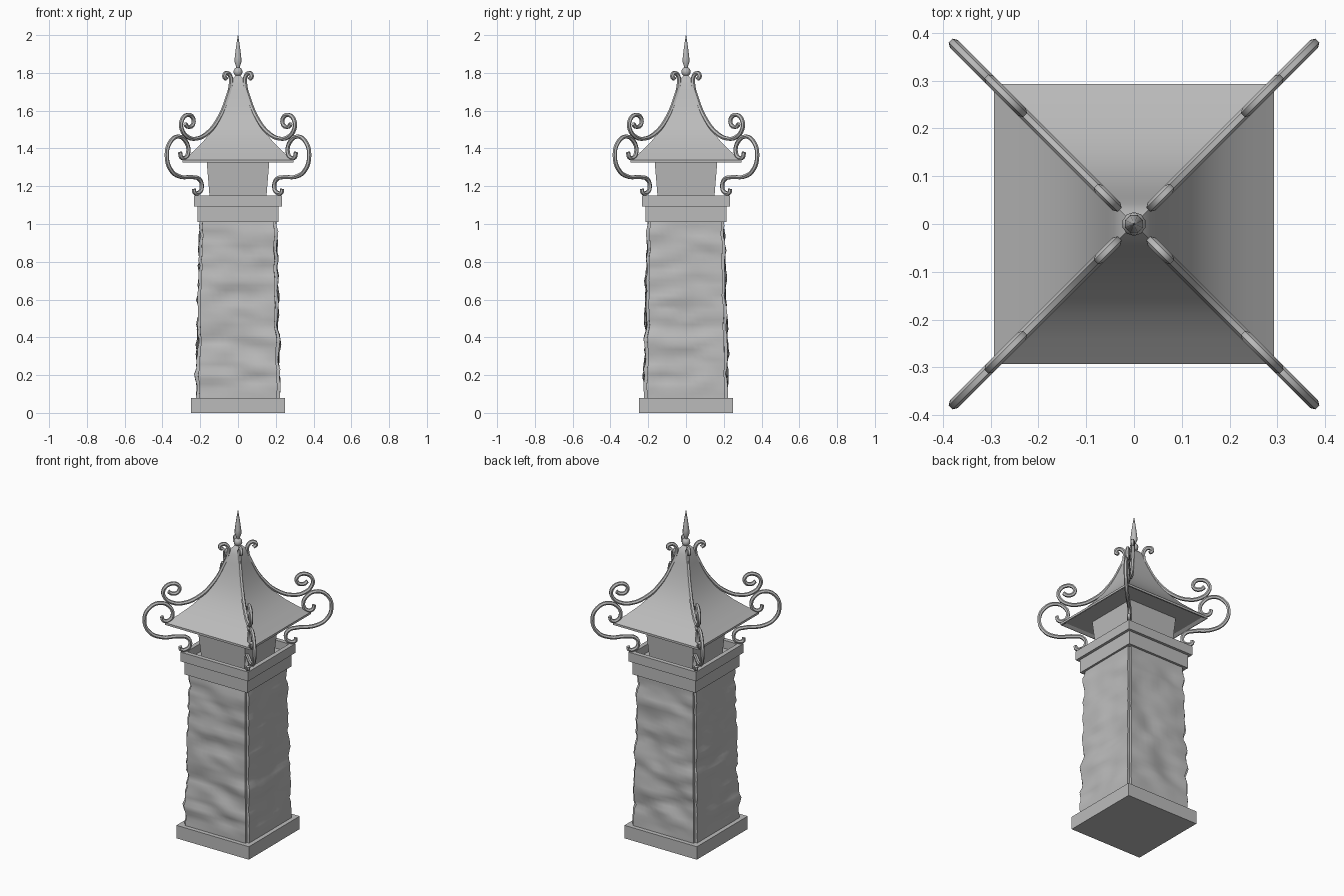
import bpy, bmesh, math
from mathutils import Vector, noise

if "Cube" in bpy.data.objects:
    bpy.data.objects.remove(bpy.data.objects["Cube"])

stone = bpy.data.materials.new("grey stone")
stone.use_nodes = True
stone.diffuse_color = (0.5, 0.5, 0.5, 1)
stone.node_tree.nodes["Principled BSDF"].inputs["Base Color"].default_value = (0.5, 0.5, 0.5, 1)


def finish(name, bm):
    bmesh.ops.recalc_face_normals(bm, faces=bm.faces)
    mesh = bpy.data.meshes.new(name)
    bm.to_mesh(mesh)
    bm.free()
    obj = bpy.data.objects.new(name, mesh)
    bpy.context.collection.objects.link(obj)
    mesh.materials.append(stone)
    return obj


def smooth(obj, angle=30):
    bpy.ops.object.select_all(action='DESELECT')
    obj.select_set(True)
    bpy.context.view_layer.objects.active = obj
    bpy.ops.object.shade_smooth_by_angle(angle=math.radians(angle))


def loft(name, profile, sides=4):
    """Stack of regular rings from (half width, height) pairs, capped at both ends."""
    bm = bmesh.new()
    rings = []
    for half, z in profile:
        r = half / math.cos(math.pi / sides)
        rings.append([bm.verts.new((r * math.cos((i + 0.5) * math.tau / sides),
                                    r * math.sin((i + 0.5) * math.tau / sides), z))
                      for i in range(sides)])
    for low, high in zip(rings, rings[1:]):
        for i in range(sides):
            j = (i + 1) % sides
            bm.faces.new((low[i], low[j], high[j], high[i]))
    bm.faces.new(rings[0])
    bm.faces.new(rings[-1])
    return finish(name, bm)


# Plinth, stepped cap with a recessed top, and flared neck
loft("plinth", [(0.248, 0), (0.248, 0.08)])
loft("cap", [(0.215, 1.01), (0.215, 1.093), (0.232, 1.093), (0.232, 1.15),
             (0.205, 1.15), (0.205, 1.1)])
loft("neck", [(0.146, 1.09), (0.167, 1.345)])

# Concave roof ending in a small pyramid
smooth(loft("roof", [(0.27, 1.335), (0.285, 1.325), (0.293, 1.325), (0.293, 1.338),
                     (0.24, 1.382), (0.19, 1.43), (0.15, 1.478), (0.12, 1.525),
                     (0.095, 1.575), (0.073, 1.635), (0.056, 1.69), (0.042, 1.745),
                     (0.03, 1.768), (0.008, 1.79)]))

# Finial: ball and spike
bm = bmesh.new()
bmesh.ops.create_uvsphere(bm, u_segments=10, v_segments=8, radius=0.025)
bmesh.ops.translate(bm, verts=bm.verts, vec=(0, 0, 1.806))
smooth(finish("finial_ball", bm), 50)
smooth(loft("finial_spike", [(0.009, 1.825), (0.012, 1.84), (0.019, 1.86),
                             (0.017, 1.885), (0.011, 1.935), (0.001, 2.0)], 8), 50)

# Weathered shaft: a gridded box pushed in and out by noise
bm = bmesh.new()
bmesh.ops.create_cube(bm, size=2)
bmesh.ops.bevel(bm, geom=[e for e in bm.edges if abs(e.verts[0].co.z - e.verts[1].co.z) > 1],
                offset=0.07, segments=2, affect='EDGES')
across = [e for e in bm.edges if abs(e.verts[0].co.z - e.verts[1].co.z) < 0.1 and e.calc_length() > 1]
bmesh.ops.subdivide_edges(bm, edges=across, cuts=11, use_grid_fill=True)
upright = [e for e in bm.edges if abs(e.verts[0].co.z - e.verts[1].co.z) > 1]
bmesh.ops.subdivide_edges(bm, edges=upright, cuts=35, use_grid_fill=True)
for v in bm.verts:
    t = (v.co.z + 1) / 2
    half = 0.222 - 0.02 * t
    p = Vector((v.co.x * half, v.co.y * half, 0.075 + 0.94 * t))
    push = 0.016 * noise.noise(Vector((p.x * 5, p.y * 5, p.z * 12)))
    push += 0.009 * noise.noise(Vector((p.x * 9 + 7, p.y * 9, p.z * 24)))
    out = Vector((v.co.x ** 5, v.co.y ** 5, 0))
    v.co = p + out * push * min(1, 8 * t, 8 * (1 - t) + 0.2)
smooth(finish("shaft", bm), 50)


# Wrought scrolls on the four diagonals; points are (offset per axis, height)
def scroll(name, points):
    corners = ("back_left", "back_right", "front_right", "front_left")
    for k, corner in enumerate(corners):
        curve = bpy.data.curves.new(name, 'CURVE')
        curve.dimensions = '3D'
        curve.bevel_depth = 0.0115
        curve.bevel_resolution = 1
        curve.resolution_u = 6
        curve.use_fill_caps = True
        spline = curve.splines.new('BEZIER')
        spline.bezier_points.add(len(points) - 1)
        a = math.radians(45 + 90 * k)
        for bp, (h, z) in zip(spline.bezier_points, points):
            r = h * math.sqrt(2)
            bp.co = (r * math.cos(a), r * math.sin(a), z)
            bp.handle_left_type = bp.handle_right_type = 'AUTO'
        obj = bpy.data.objects.new(name + "_" + corner, curve)
        bpy.context.collection.objects.link(obj)
        curve.materials.append(stone)
        bpy.ops.object.select_all(action='DESELECT')
        obj.select_set(True)
        bpy.context.view_layer.objects.active = obj
        bpy.ops.object.convert(target='MESH')
        smooth(bpy.context.object, 50)


scroll("ridge_scroll", [(0.062, 1.767), (0.073, 1.782), (0.062, 1.799), (0.043, 1.787),
                        (0.038, 1.74), (0.054, 1.675), (0.1, 1.562), (0.158, 1.485),
                        (0.22, 1.452), (0.265, 1.46), (0.295, 1.495), (0.3, 1.54),
                        (0.27, 1.577), (0.238, 1.56), (0.24, 1.525), (0.265, 1.515),
                        (0.28, 1.53)])
scroll("side_scroll", [(0.307, 1.38), (0.3, 1.353), (0.277, 1.352), (0.263, 1.385),
                       (0.275, 1.435), (0.315, 1.463), (0.358, 1.435), (0.377, 1.365),
                       (0.355, 1.285), (0.305, 1.25), (0.24, 1.248), (0.203, 1.235),
                       (0.192, 1.195), (0.205, 1.167), (0.23, 1.167), (0.233, 1.185)])
